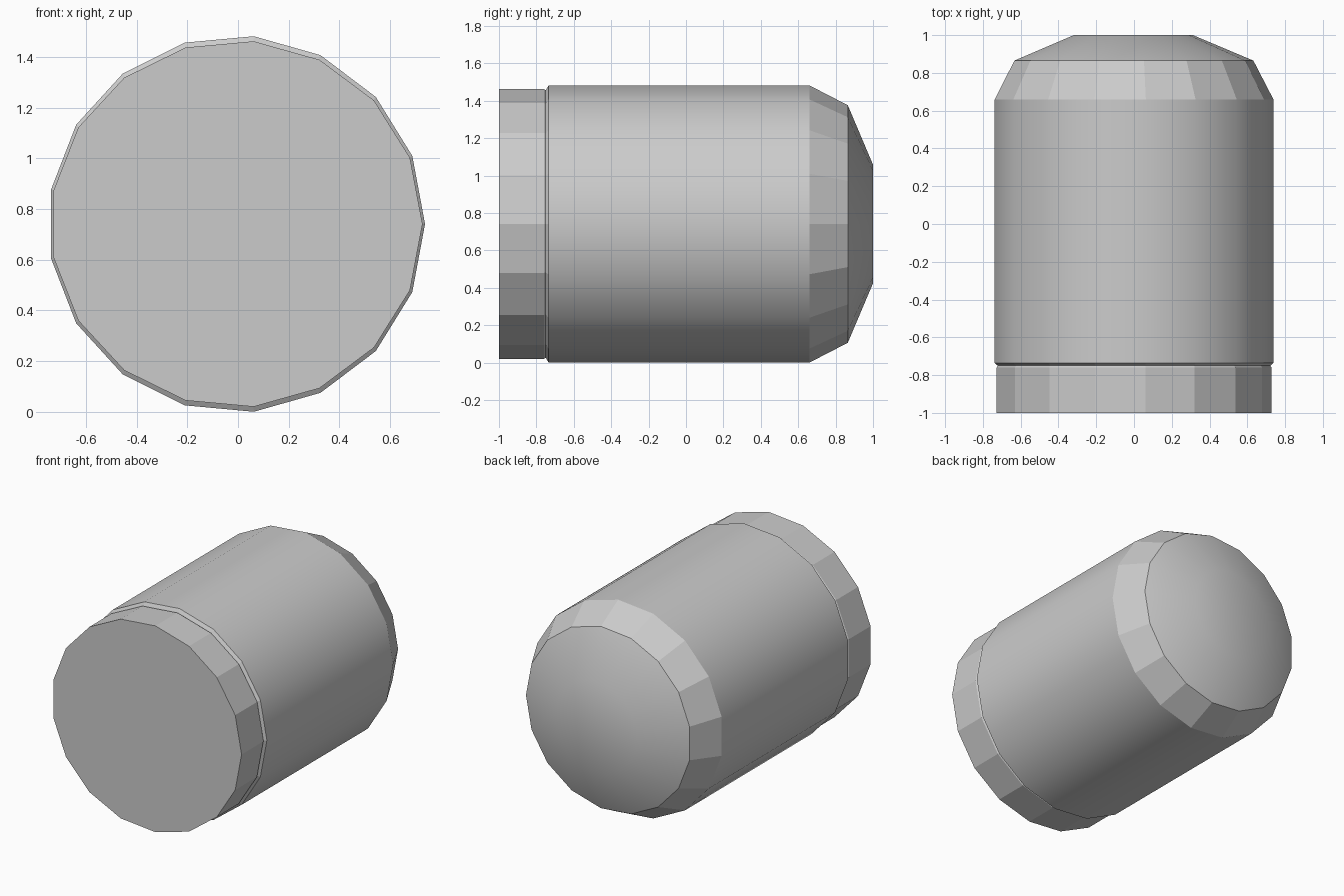
import bpy, bmesh, math

if "Cube" in bpy.data.objects:
    bpy.data.objects.remove(bpy.data.objects["Cube"])

SIDES = 17
CX, CZ = -0.006, 0.741

# Profile along y: (y, x radius, z radius, smooth band after this ring)
profile = [
    (-1.00, 0.734, 0.724, False),   # front cap
    (-0.76, 0.734, 0.724, False),   # groove
    (-0.75, 0.728, 0.718, False),   # lip
    (-0.735, 0.744, 0.744, True),   # body
    (0.66, 0.744, 0.744, False),    # faceted shoulder
    (0.865, 0.638, 0.638, True),    # dome
    (1.00, 0.318, 0.318, True),
]

bm = bmesh.new()
rings = []
for y, rx, rz, _ in profile:
    ring = []
    for i in range(SIDES):
        a = 2 * math.pi * i / SIDES
        ring.append(bm.verts.new((CX + rx * math.cos(a), y, CZ + rz * math.sin(a))))
    rings.append(ring)

# Bands between rings
for r in range(len(rings) - 1):
    for i in range(SIDES):
        j = (i + 1) % SIDES
        f = bm.faces.new((rings[r][i], rings[r][j], rings[r + 1][j], rings[r + 1][i]))
        f.smooth = profile[r][3]

# End faces: flat front, dome tip shaded with the dome
bm.faces.new(rings[0]).smooth = False
bm.faces.new(rings[-1]).smooth = True
bmesh.ops.recalc_face_normals(bm, faces=bm.faces)

# Sharp creases at every ring except the dome tip
for ring in rings[:-1]:
    for i in range(SIDES):
        bm.edges.get((ring[i], ring[(i + 1) % SIDES])).smooth = False

mesh = bpy.data.meshes.new("rounded_canister")
bm.to_mesh(mesh)
bm.free()
bpy.context.collection.objects.link(bpy.data.objects.new("rounded_canister", mesh))
